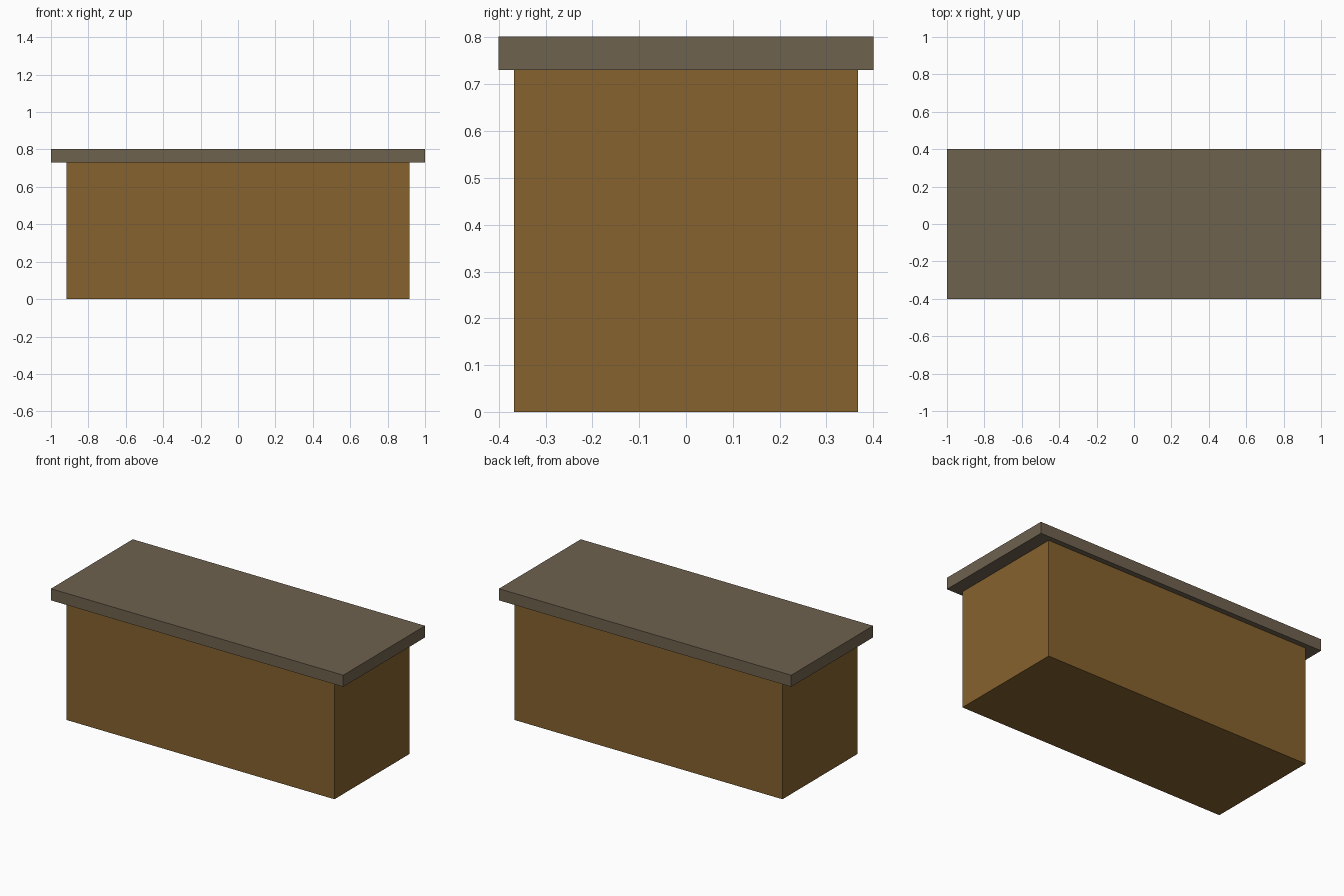
import bpy

if "Cube" in bpy.data.objects:
    bpy.data.objects.remove(bpy.data.objects["Cube"])

def srgb(r, g, b):
    f = lambda c: c / 12.92 if c <= 0.04045 else ((c + 0.055) / 1.055) ** 2.4
    return (f(r / 255), f(g / 255), f(b / 255), 1.0)

def material(name, rgb):
    m = bpy.data.materials.new(name)
    m.diffuse_color = srgb(*rgb)
    m.use_nodes = True
    m.node_tree.nodes["Principled BSDF"].inputs["Base Color"].default_value = m.diffuse_color
    return m

def box(name, size, z0, z1, mat):
    bpy.ops.mesh.primitive_cube_add(size=1, location=(0, 0, (z0 + z1) / 2))
    o = bpy.context.object
    o.name = name
    o.scale = (size[0], size[1], z1 - z0)
    bpy.ops.object.transform_apply(location=True, rotation=False, scale=True)
    o.data.materials.append(mat)
    return o

wood = material("brown wood", (134, 98, 45))
slab = material("grey brown slab", (111, 98, 79))

# counter body, reaching up inside the slab
box("counter_body", (1.834, 0.734), 0.0, 0.799, wood)
# overhanging top
box("counter_top", (2.0, 0.8), 0.73, 0.802, slab)
